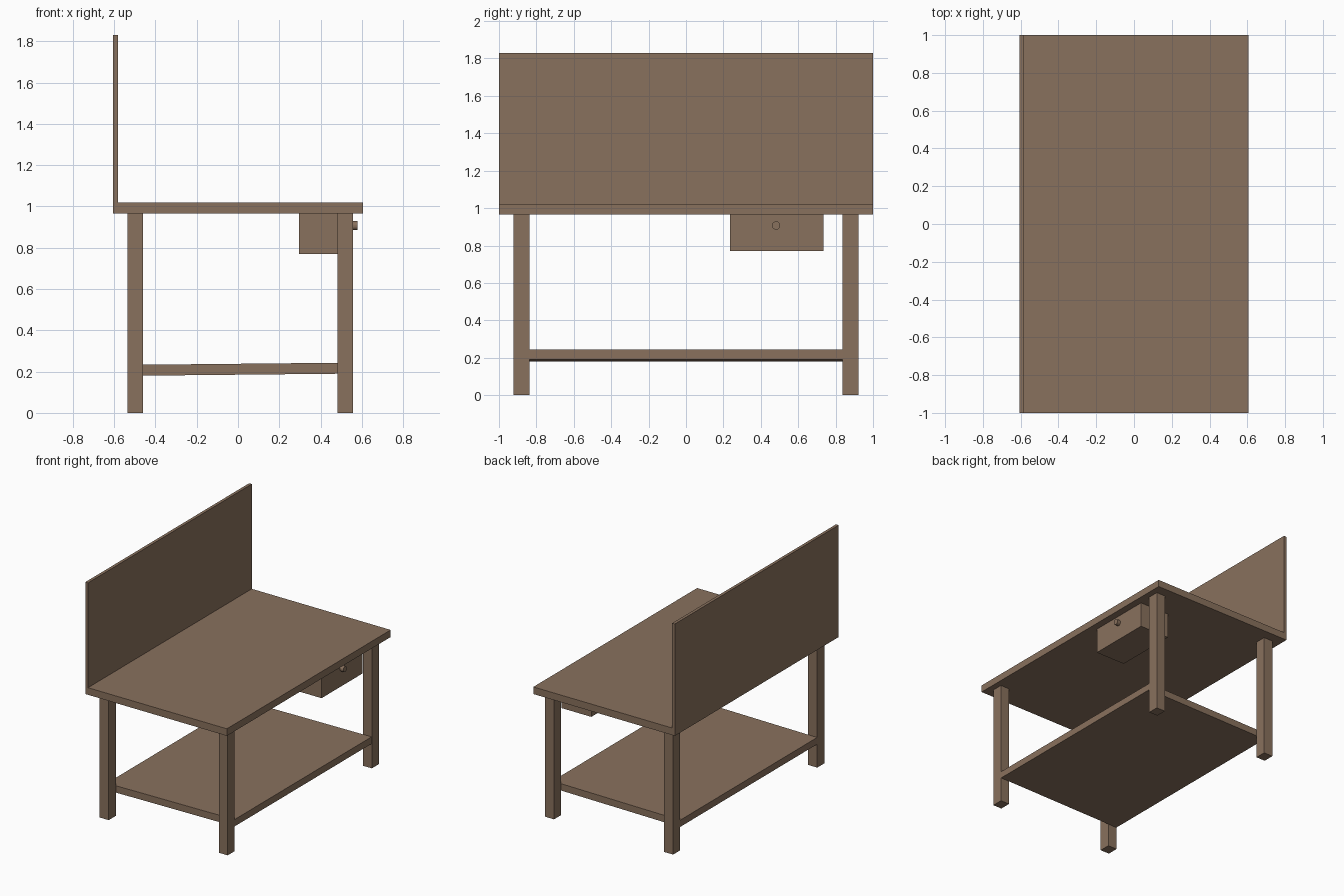
import bpy
import bmesh
from math import pi, atan2
from mathutils import Matrix

cube = bpy.data.objects.get("Cube")
if cube:
    bpy.data.objects.remove(cube, do_unlink=True)

# Single wood colour
wood = bpy.data.materials.new("brown_wood")
wood.use_nodes = True
colour = (0.25, 0.165, 0.11, 1)
wood.diffuse_color = colour
shader = next(n for n in wood.node_tree.nodes if n.type == "BSDF_PRINCIPLED")
shader.inputs["Base Color"].default_value = colour
shader.inputs["Roughness"].default_value = 0.8


def finish(name, bm):
    mesh = bpy.data.meshes.new(name)
    bm.to_mesh(mesh)
    bm.free()
    mesh.materials.append(wood)
    obj = bpy.data.objects.new(name, mesh)
    bpy.context.collection.objects.link(obj)
    return obj


def box(name, xs, ys, zs):
    """Box spanning the given (low, high) ranges, with its origin at its centre."""
    spans = (xs, ys, zs)
    size = [high - low for low, high in spans]
    bm = bmesh.new()
    bmesh.ops.create_cube(bm, size=1, matrix=Matrix.Diagonal((*size, 1)))
    obj = finish(name, bm)
    obj.location = [(low + high) / 2 for low, high in spans]
    return obj


# Worktop and upright back board
box("worktop", (-0.605, 0.605), (-1, 1), (0.965, 1.02))
box("back_board", (-0.605, -0.582), (-1, 1), (1.02, 1.83))

# Four square legs
for side, xs in (("back", (-0.536, -0.459)), ("front", (0.482, 0.558))):
    for end, ys in (("right", (-0.923, -0.837)), ("left", (0.837, 0.923))):
        box(f"{side}_{end}_leg", xs, ys, (0, 0.965))

# Lower shelf, tilted slightly up towards the drawer side
shelf = box("lower_shelf", (-0.535, 0.557), (-0.837, 0.837), (0.185, 0.238))
shelf.rotation_euler.y = -atan2(0.01, 1)

# Drawer box under the worktop with a round knob
box("drawer", (0.295, 0.55), (0.235, 0.735), (0.77, 0.965))
bm = bmesh.new()
bmesh.ops.create_cone(bm, cap_ends=True, segments=24, radius1=0.022,
                      radius2=0.022, depth=0.03,
                      matrix=Matrix.Rotation(pi / 2, 4, "Y"))
knob = finish("drawer_knob", bm)
knob.location = (0.563, 0.482, 0.907)
